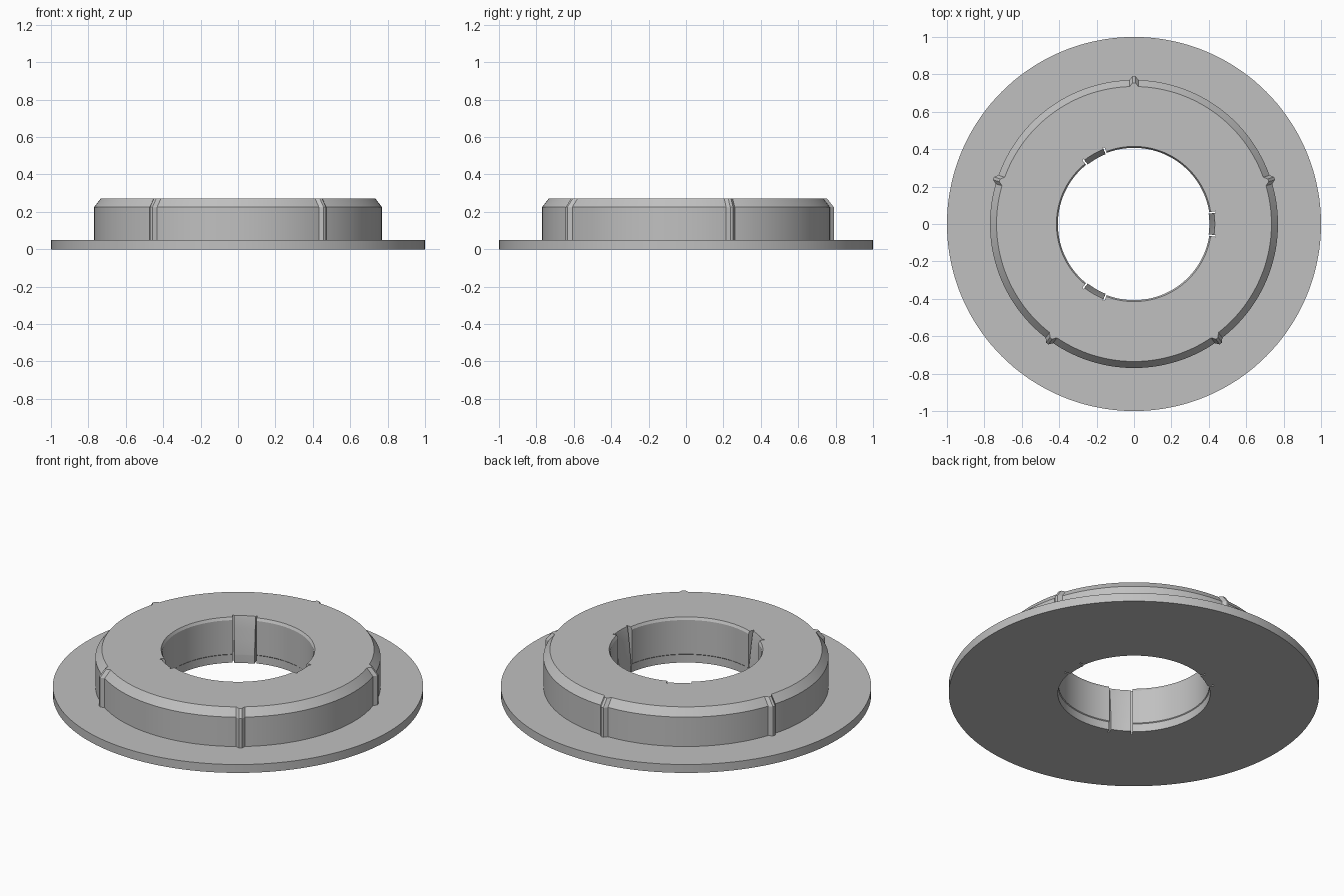
import bpy
import bmesh
import math

if "Cube" in bpy.data.objects:
    bpy.data.objects.remove(bpy.data.objects["Cube"])

TAU = 2 * math.pi
EPS = 0.0006

RIBS = [math.radians(90 + 72 * k) for k in range(5)]
CLIPS = [math.radians(120 * k) for k in range(3)]
RIB_TIP, RIB_BASE = 0.010, 0.032      # half widths in radians
SLIT_IN, SLIT_OUT = 0.137, 0.157      # slit either side of each clip

# inner wall: (radius, height) from top to bottom
BORE = [(0.415, 0.27), (0.407, 0.255), (0.407, 0.20), (0.407, 0.13),
        (0.407, 0.052), (0.411, 0.048), (0.411, 0.0)]
CLIP = [(0.432, 0.27), (0.428, 0.255), (0.420, 0.20), (0.412, 0.13),
        (0.403, 0.052), (0.403, 0.048), (0.405, 0.0)]


def nearest(angle, centres):
    """Smallest angular distance to any of the centres."""
    return min(abs((angle - c + math.pi) % TAU - math.pi) for c in centres)


def section(angle):
    """Closed cross-section of the collar at one angle."""
    d = nearest(angle, RIBS)
    out = 0.02 * max(0.0, min(1.0, (RIB_BASE - d) / (RIB_BASE - RIB_TIP)))
    outer = [(1.0, 0.0), (1.0, 0.05), (0.77 + out, 0.05),
             (0.77 + out, 0.225), (0.735 + out, 0.27)]
    d = nearest(angle, CLIPS)
    if d < SLIT_IN:
        inner = CLIP
    elif d < SLIT_OUT:
        inner = [(0.44, z) for _, z in BORE]
    else:
        inner = BORE
    return outer + inner


# angles: even steps plus the edges of ribs and slits
special = [c + s * w for c in RIBS for s in (-1, 1) for w in (RIB_TIP, RIB_BASE)]
special += [c + s * (w + e) for c in CLIPS for s in (-1, 1)
            for w in (SLIT_IN, SLIT_OUT) for e in (-EPS, EPS)]
even = [TAU * i / 144 for i in range(144)]
angles = sorted([a % TAU for a in special]
                + [a for a in even if nearest(a, special) > 0.008])

# flanged collar with ribs, bore and snap clips
bm = bmesh.new()
rings = []
for a in angles:
    rings.append([bm.verts.new((r * math.cos(a), r * math.sin(a), z))
                  for r, z in section(a)])
for i, ring in enumerate(rings):
    nxt = rings[(i + 1) % len(rings)]
    for j in range(len(ring)):
        k = (j + 1) % len(ring)
        bm.faces.new((ring[j], nxt[j], nxt[k], ring[k]))
bmesh.ops.recalc_face_normals(bm, faces=bm.faces)
mesh = bpy.data.meshes.new("flanged_collar")
bm.to_mesh(mesh)
bm.free()

grey = bpy.data.materials.new("plain_grey")
grey.diffuse_color = (0.53, 0.53, 0.53, 1)
grey.use_nodes = True
grey.node_tree.nodes["Principled BSDF"].inputs["Base Color"].default_value = grey.diffuse_color
mesh.materials.append(grey)
collar = bpy.data.objects.new("flanged_collar", mesh)
bpy.context.collection.objects.link(collar)
bpy.context.view_layer.objects.active = collar
collar.select_set(True)
bpy.ops.object.shade_smooth_by_angle(angle=math.radians(20))
